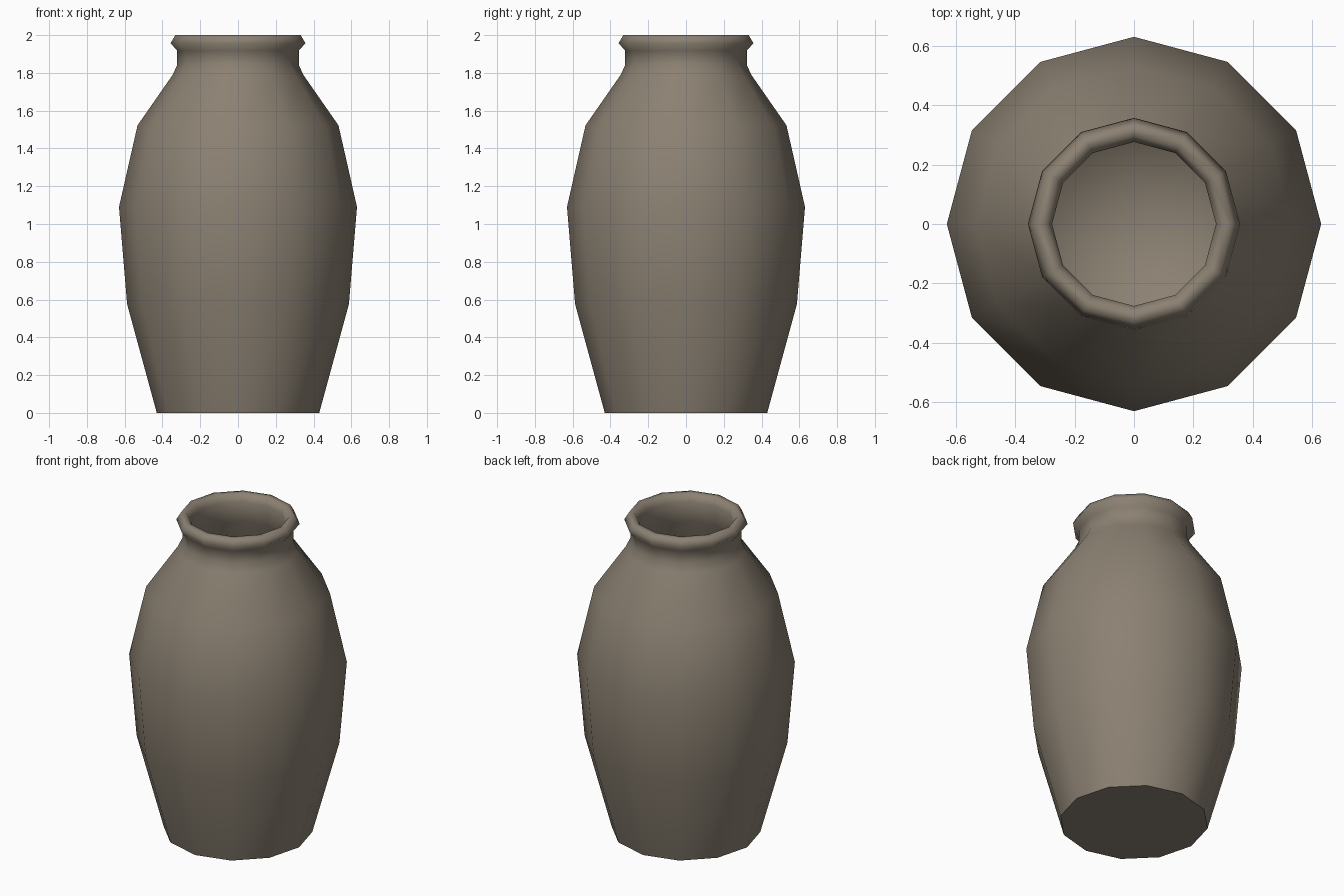
import bpy
import bmesh
import math

if "Cube" in bpy.data.objects:
    bpy.data.objects.remove(bpy.data.objects["Cube"])

SIDES = 12

# (radius, height) from the base up the outside, over the lip, down the inside
PROFILE = [
    (0.43, 0.0), (0.587, 0.575), (0.63, 1.09), (0.532, 1.522),   # body
    (0.347, 1.788), (0.322, 1.841), (0.322, 1.918),              # shoulder, neck
    (0.357, 1.957), (0.332, 2.0), (0.298, 2.0), (0.276, 1.955),  # lip
    (0.276, 1.83), (0.48, 1.50), (0.58, 1.09), (0.535, 0.58),    # inner wall
    (0.40, 0.16),
]
FLOOR_Z = 0.05

clay = bpy.data.materials.new("grey brown clay")
clay.diffuse_color = (0.26, 0.22, 0.17, 1.0)
clay.use_nodes = True
clay.node_tree.nodes["Principled BSDF"].inputs["Base Color"].default_value = clay.diffuse_color

bm = bmesh.new()
rings = []
for r, z in PROFILE:
    rings.append([bm.verts.new((r * math.cos(math.tau * i / SIDES),
                                r * math.sin(math.tau * i / SIDES), z))
                  for i in range(SIDES)])

# Wall between neighbouring rings
for low, high in zip(rings, rings[1:]):
    for i in range(SIDES):
        j = (i + 1) % SIDES
        bm.faces.new((low[i], low[j], high[j], high[i])).smooth = True

# Rounded inner floor
centre = bm.verts.new((0, 0, FLOOR_Z))
for i in range(SIDES):
    bm.faces.new((rings[-1][i], rings[-1][(i + 1) % SIDES], centre)).smooth = True

# Flat base with a crisp edge
base = bm.faces.new(rings[0][::-1])
base.smooth = False
for edge in base.edges:
    edge.smooth = False

mesh = bpy.data.meshes.new("vase")
bm.to_mesh(mesh)
bm.free()
mesh.materials.append(clay)
vase = bpy.data.objects.new("vase", mesh)
bpy.context.collection.objects.link(vase)
